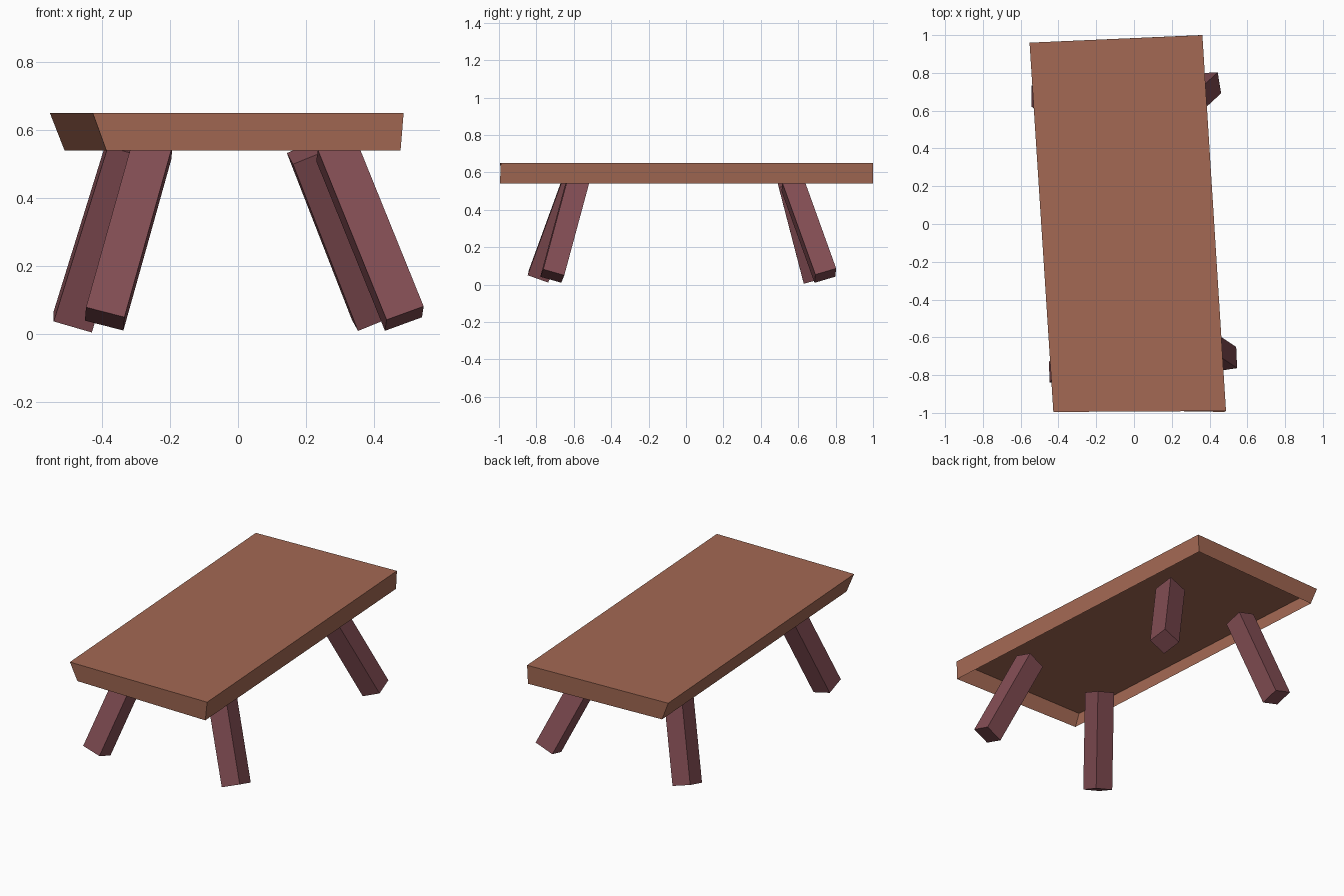
import bpy, bmesh
from mathutils import Vector

if "Cube" in bpy.data.objects:
    bpy.data.objects.remove(bpy.data.objects["Cube"])


def material(name, rgb):
    m = bpy.data.materials.new(name)
    m.diffuse_color = (*rgb, 1)
    m.use_nodes = True
    m.node_tree.nodes["Principled BSDF"].inputs["Base Color"].default_value = m.diffuse_color
    return m


def finish(name, bm, mat):
    me = bpy.data.meshes.new(name)
    bm.to_mesh(me)
    bm.free()
    me.materials.append(mat)
    ob = bpy.data.objects.new(name, me)
    bpy.context.collection.objects.link(ob)
    return ob


wood = material("warm brown wood", (0.366, 0.140, 0.087))
dark_wood = material("reddish brown wood", (0.224, 0.074, 0.087))

# Tabletop: a skewed slab that is an open shell underneath
upper = [(-0.427, -0.995), (0.487, -0.99), (0.362, 1.0), (-0.553, 0.96)]
lower = [(-0.387, -0.98), (0.478, -0.995), (0.356, 1.0), (-0.51, 0.957)]
bm = bmesh.new()
top = [bm.verts.new((x, y, 0.65)) for x, y in upper]
rim = [bm.verts.new((x, y, 0.54)) for x, y in lower]
bm.faces.new(top)
for i in range(4):
    j = (i + 1) % 4
    bm.faces.new((rim[i], rim[j], top[j], top[i]))
finish("tabletop", bm, wood)


# Legs: square beams, each splayed and twisted a little differently
def leg(name, foot, axis, side, length=0.555, width=0.117):
    foot, up = Vector(foot), Vector(axis).normalized()
    a = Vector(side)
    a = (a - up * a.dot(up)).normalized() * width / 2
    b = up.cross(a)
    bm = bmesh.new()
    ends = [[bm.verts.new(foot + up * h + a * u + b * v)
             for u, v in ((-1, -1), (1, -1), (1, 1), (-1, 1))]
            for h in (0, length)]
    bm.faces.new(ends[0][::-1])
    bm.faces.new(ends[1])
    for i in range(4):
        j = (i + 1) % 4
        bm.faces.new((ends[0][i], ends[0][j], ends[1][j], ends[1][i]))
    finish(name, bm, dark_wood)


# name, foot centre, upward axis, direction of the sideways edge
leg("front_right_leg", (0.489, -0.715, 0.046), (-0.405, 0.27, 1), (0.11, 0.016, 0.039))
leg("front_left_leg", (-0.392, -0.788, 0.045), (0.28, 0.365, 1), (0.116, -0.007, -0.029))
leg("back_right_leg", (0.398, 0.745, 0.048), (-0.39, -0.36, 1), (0.106, 0.006, 0.038))
leg("back_left_leg", (-0.486, 0.682, 0.036), (0.31, -0.26, 1), (0.112, 0.008, -0.03))
